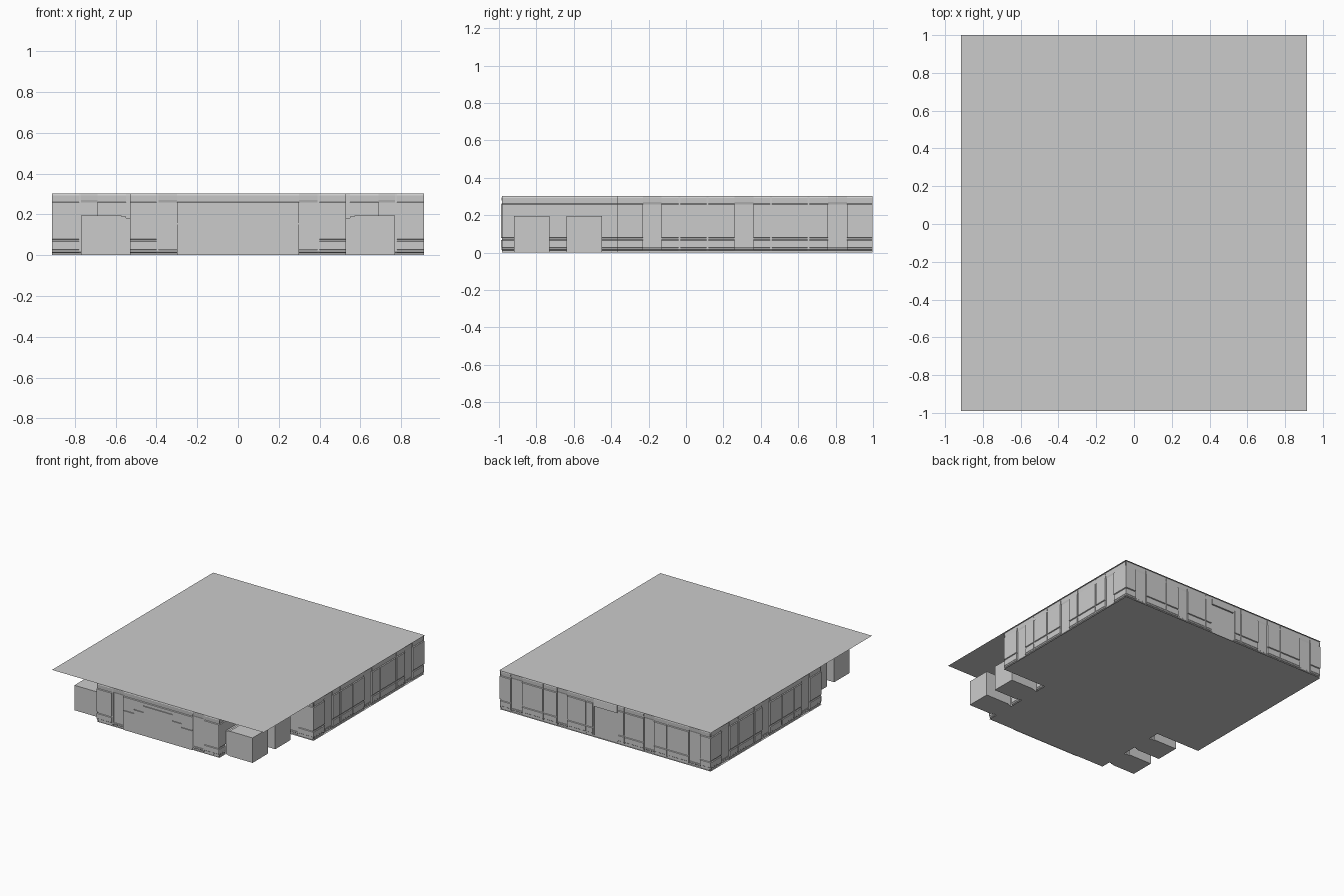
import bpy, bmesh

if "Cube" in bpy.data.objects:
    bpy.data.objects.remove(bpy.data.objects["Cube"])

TOP = 0.303        # ceiling height
BACK, FRONT, STEP = 0.998, -0.985, -0.37
WIDE, NARROW = 0.912, 0.53

# Vertical wall profiles: (inward depth, height)
PANEL = [(.010, 0), (.010, .012), (.003, .016), (.003, .026), (.001, .028), (.001, .066),
         (.007, .069), (.007, .077), (0, .080), (0, .258), (.006, .262), (.004, .292), (.009, TOP)]
PILLAR = [(.016, 0), (.016, .012), (.012, .016), (.012, .026), (.014, .028), (.014, .066),
          (.014, .069), (.014, .077), (.014, .080), (.014, .258), (.010, .270), (.008, .292), (.009, TOP)]
GROOVE = [(max(d, .007), z) for d, z in PANEL]
DOOR = [(.012, 0)] + [(.012, z) for _, z in PANEL[1:9]] + [(.012, .24), (0, .24), (.004, .292), (.009, TOP)]


def stepped(h):
    """Plain plate up to height h, recessed panel above it."""
    return [(0, 0), (0, h), (.007, h), (.007, h + .007), (0, h + .007), (0, .258),
            (.006, .262), (.004, .292), (.009, TOP)]


def lintel(h):
    return [(0, h), (0, .258), (.006, .262), (.004, .292), (.009, TOP)]


def finish(name, bm):
    bmesh.ops.remove_doubles(bm, verts=bm.verts, dist=1e-5)
    bmesh.ops.dissolve_degenerate(bm, dist=1e-6, edges=bm.edges)
    bmesh.ops.recalc_face_normals(bm, faces=bm.faces)
    me = bpy.data.meshes.new(name)
    bm.to_mesh(me)
    bm.free()
    ob = bpy.data.objects.new(name, me)
    bpy.context.collection.objects.link(ob)
    return ob


def wall(name, segments, place):
    """Extrude a profile along every segment, closing the small returns between them."""
    bm = bmesh.new()

    def strip(a, b):
        for i in range(len(a) - 1):
            bm.faces.new((a[i], b[i], b[i + 1], a[i + 1]))

    last = None
    for t0, t1, prof in segments:
        c0, c1 = ([bm.verts.new(place(t, d, z)) for d, z in prof] for t in (t0, t1))
        if last and len(last) == len(c0):
            strip(last, c0)
        strip(c0, c1)
        last = c1
    return finish(name, bm)


def run(start, *steps):
    """Turn (end, profile) steps into segments."""
    out = []
    for end, prof in steps:
        out.append((start, end, prof))
        start = end
    return out


def sheet(name, outline, z):
    bm = bmesh.new()
    bm.faces.new([bm.verts.new((x, y, z)) for x, y in outline])
    return finish(name, bm)


# Ceiling and T-shaped floor
sheet("ceiling", [(-.915, -.99), (.915, -.99), (.915, 1), (-.915, 1)], TOP)
half = [(NARROW, FRONT), (NARROW, STEP), (WIDE, STEP), (WIDE, BACK)]
sheet("floor", half + [(-x, y) for x, y in reversed(half)], 0.0)

# Alcove openings along the corridor sides
ALCOVES = [(-.92, -.73), (-.64, -.45)]
INSET, HEIGHT = .012, .195

side_segments = run(STEP, (-.23, PANEL), (-.13, PILLAR), (-.04, PANEL), (-.03, GROOVE),
                    (.11, PANEL), (.12, GROOVE), (.26, PANEL), (.36, PILLAR), (.45, PANEL),
                    (.46, GROOVE), (.65, PANEL), (.66, GROOVE), (.76, PANEL), (.86, PILLAR),
                    (BACK, PANEL))
door_top = lintel(HEIGHT - INSET)
corridor_segments = run(FRONT, (-.92 + INSET, PANEL), (-.73 - INSET, door_top),
                        (-.64 + INSET, PANEL), (-.45 - INSET, door_top), (STEP, PANEL))
shoulder_segments = run(NARROW, (.55, GROOVE), (.69, PANEL), (.77, PILLAR), (.78, GROOVE),
                        (WIDE, PANEL))

for label, s in (("right", 1), ("left", -1)):
    wall(label + "_side_wall", side_segments, lambda t, d, z: (s * (WIDE - d), t, z))
    wall(label + "_corridor_wall", corridor_segments, lambda t, d, z: (s * (NARROW - d), t, z))
    wall(label + "_shoulder_wall", shoulder_segments, lambda t, d, z: (s * t, STEP + d, z))
    # Alcove boxes with a narrower doorway throat
    for n, (y0, y1) in enumerate(ALCOVES, 1):
        bm = bmesh.new()
        rings = []
        for x, i in ((NARROW, INSET), (.55, INSET), (.55, INSET / 2), (.572, INSET / 2),
                     (.572, 0), (.77, 0)):
            pts = [(y0 + i, 0), (y1 - i, 0), (y1 - i, HEIGHT - i), (y0 + i, HEIGHT - i)]
            rings.append([bm.verts.new((s * x, y, z)) for y, z in pts])
        for a, b in zip(rings, rings[1:]):
            for k in range(4):
                q = (k + 1) % 4
                bm.faces.new((a[k], a[q], b[q], b[k]))
        bm.faces.new(rings[-1])
        finish(f"{label}_alcove_{n}", bm)

# Back wall with a central door
back_half = run(.1, (.11, GROOVE), (.16, PANEL), (.17, GROOVE), (.33, PANEL), (.42, PILLAR),
                (.53, PANEL), (.54, GROOVE), (.72, PANEL), (.82, PILLAR), (WIDE, PANEL))
mirrored = [(-b, -a, p) for a, b, p in reversed(back_half)]
wall("back_wall", mirrored + [(-.1, .1, DOOR)] + back_half, lambda t, d, z: (t, BACK - d, z))

# Front wall with a stepped centre plate
front_half = run(0, (.125, stepped(.23)), (.205, stepped(.18)), (.3, stepped(.15)),
                 (.39, PILLAR), (.40, GROOVE), (NARROW, PANEL))
mirrored = [(-b, -a, p) for a, b, p in reversed(front_half)]
wall("front_wall", mirrored + front_half, lambda t, d, z: (t, FRONT - .005 + d, z))
